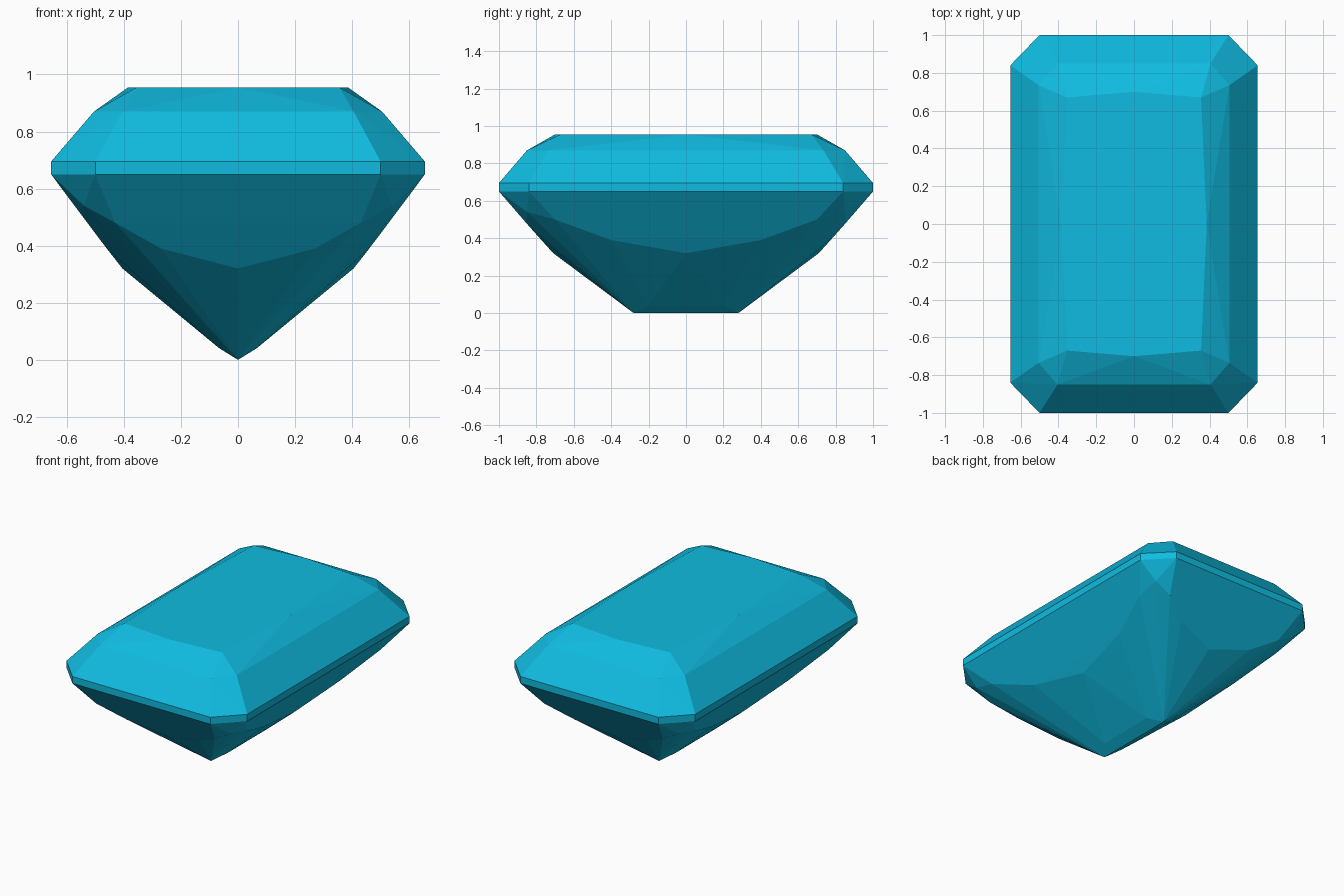
import bpy
import bmesh
import math

if "Cube" in bpy.data.objects:
    bpy.data.objects.remove(bpy.data.objects["Cube"])

# One quadrant of each facet level: z -> (x, y) corners, mirrored over both axes
levels = [
    (0.955, [(0, 0.70), (0.355, 0.67), (0.385, 0)]),      # table
    (0.87, [(0.405, 0.85), (0.505, 0.735)]),              # crown break
    (0.695, [(0.50, 1.0), (0.655, 0.84)]),                # girdle top
    (0.65, [(0.50, 1.0), (0.655, 0.84)]),                 # girdle bottom
    (0.54, [(0.54, 0.85)]),                               # corner facet tip
    (0.50, [(0.543, 0.70)]),                              # pavilion side break
    (0.48, [(0.43, 0.853)]),                              # pavilion end break
    (0.39, [(0.27, 0.773), (0.46, 0.40)]),
    (0.32, [(0, 0.71), (0.405, 0)]),                      # pavilion mid points
    (0.04, [(0.065, 0.20)]),                              # keel shoulder
    (0.0, [(0, 0.28)]),                                   # keel
]
points = {(sx * x, sy * y, z)
          for z, ring in levels for x, y in ring
          for sx in (-1, 1) for sy in (-1, 1)}

# Gem body: convex faceted solid through all level corners
bm = bmesh.new()
for p in sorted(points):
    bm.verts.new(p)
bmesh.ops.remove_doubles(bm, verts=bm.verts[:], dist=0.0005)
bmesh.ops.convex_hull(bm, input=bm.verts[:])
bmesh.ops.delete(bm, geom=[v for v in bm.verts if not v.link_faces], context='VERTS')
bmesh.ops.dissolve_limit(bm, angle_limit=math.radians(0.5),
                         verts=bm.verts[:], edges=bm.edges[:])
bmesh.ops.recalc_face_normals(bm, faces=bm.faces[:])
mesh = bpy.data.meshes.new("cut_gem")
bm.to_mesh(mesh)
bm.free()
gem = bpy.data.objects.new("cut_gem", mesh)
bpy.context.collection.objects.link(gem)

# Blue gem material
mat = bpy.data.materials.new("gem_blue")
mat.diffuse_color = (0.005, 0.50, 0.75, 1)
mat.use_nodes = True
mat.node_tree.nodes["Principled BSDF"].inputs["Base Color"].default_value = mat.diffuse_color
mesh.materials.append(mat)
